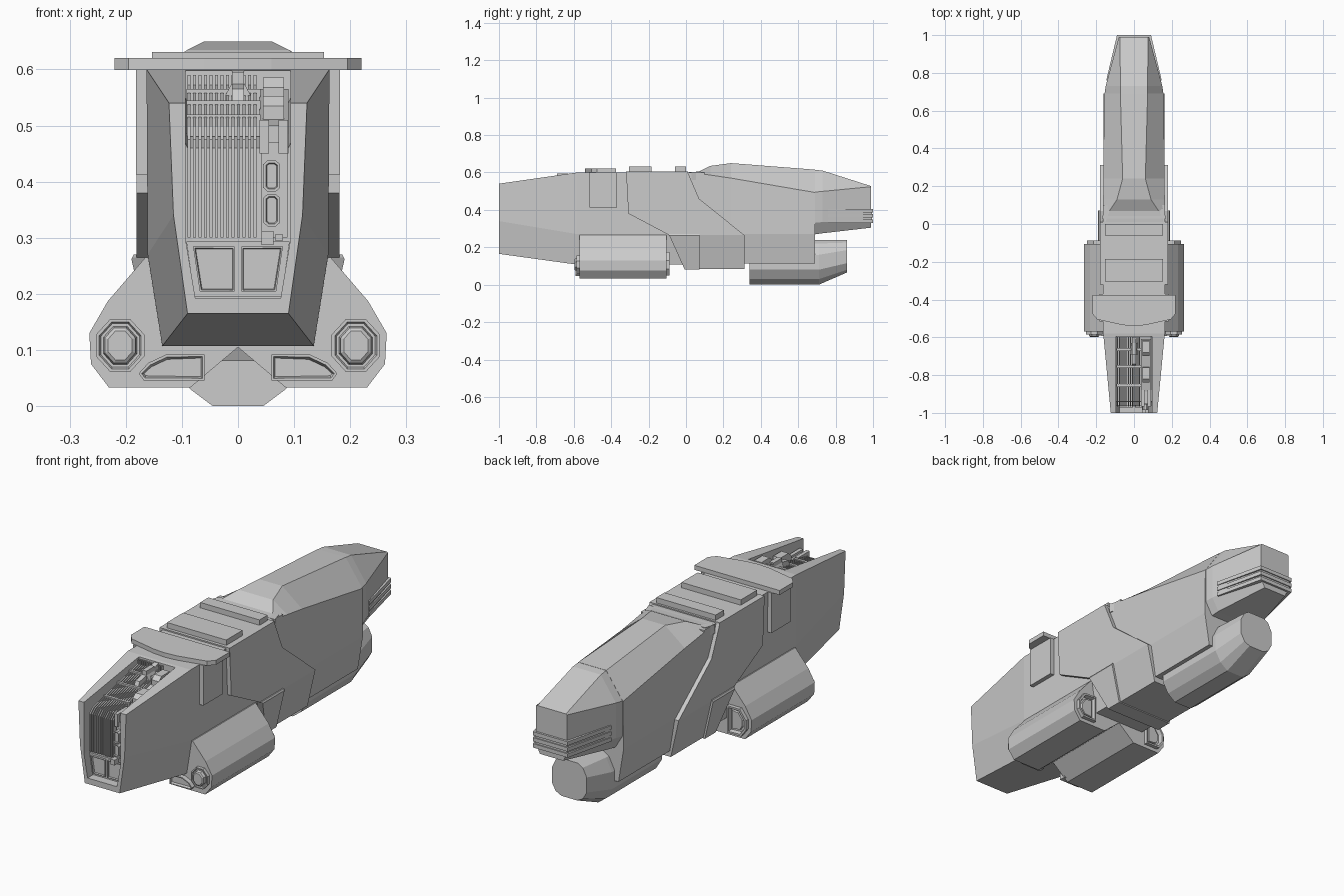
import bpy, bmesh, math

if "Cube" in bpy.data.objects:
    bpy.data.objects.remove(bpy.data.objects["Cube"])


def finish(name, bm, mirror=False):
    bmesh.ops.recalc_face_normals(bm, faces=bm.faces[:])
    me = bpy.data.meshes.new(name)
    bm.to_mesh(me)
    bm.free()
    ob = bpy.data.objects.new(name, me)
    bpy.context.collection.objects.link(ob)
    if mirror:
        ob.modifiers.new("mirror", 'MIRROR').use_bisect_axis[0] = False
    return ob


def skin(bm, rings):
    """Join rings of equal length into a capped tube; returns the first cap."""
    rows = [[bm.verts.new(p) for p in r] for r in rings]
    n = len(rows[0])
    for a, b in zip(rows, rows[1:]):
        for i in range(n):
            bm.faces.new((a[i], a[(i + 1) % n], b[(i + 1) % n], b[i]))
    cap = bm.faces.new(rows[0])
    bm.faces.new(rows[-1])
    return cap


def loft(name, sections):
    """Symmetric hull: sections are (y, [(half width, z), ... bottom to top])."""
    bm = bmesh.new()
    skin(bm, [[(x, y, z) for x, z in h] + [(-x, y, z) for x, z in reversed(h)]
              for y, h in sections])
    return finish(name, bm)


def prism(name, pts, a, b, axis, mirror=False, insets=()):
    """Extrude a 2D outline along an axis; insets = (thickness, depth) on side a."""
    put = {'x': lambda p, t: (t, p[0], p[1]),
           'y': lambda p, t: (p[0], t, p[1]),
           'z': lambda p, t: (p[0], p[1], t)}[axis]
    bm = bmesh.new()
    cap = skin(bm, [[put(p, t) for p in pts] for t in (a, b)])
    bmesh.ops.recalc_face_normals(bm, faces=bm.faces[:])
    for th, d in insets:
        bmesh.ops.inset_region(bm, faces=[cap], thickness=th, depth=d)
    return finish(name, bm, mirror)


def box(name, x0, x1, y0, y1, z0, z1, mirror=False):
    return prism(name, [(x0, y0), (x1, y0), (x1, y1), (x0, y1)], z0, z1, 'z', mirror)


def boolean(ob, cutter, op):
    m = ob.modifiers.new("cut", 'BOOLEAN')
    m.object, m.operation, m.solver = cutter, op, 'EXACT'
    dg = bpy.context.evaluated_depsgraph_get()
    me = bpy.data.meshes.new_from_object(ob.evaluated_get(dg))
    ob.modifiers.clear()
    ob.data = me
    bpy.data.objects.remove(cutter)


def octagon(cx, cz, rx, rz):
    return [(cx + rx * math.cos(math.radians(22.5 + 45 * i)) / 0.924,
             cz + rz * math.sin(math.radians(22.5 + 45 * i)) / 0.924) for i in range(8)]


# Front hull with its open bay
mid = [(.135, .107), (.161, .27), (.163, .60)]
hull = loft("front_hull", [(-1, [(.09, .165), (.115, .34), (.123, .54)]),
                           (-.58, mid), (.1, mid)])
bay = loft("bay_cutter", [(-1.1, [(.076, .192), (.094, .30), (.094, .7)]),
                          (-.945, [(.076, .192), (.094, .30), (.094, .7)]),
                          (-.94, [(.090, .46), (.094, .47), (.094, .7)]),
                          (-.595, [(.090, .54), (.094, .55), (.094, .7)])])
boolean(hull, bay, 'DIFFERENCE')

# Bay grille: bent slats running up the front and back along the roof
slat = [(-.94, .30), (-.965, .30), (-.965, .475), (-.94, .497), (-.61, .572),
        (-.61, .59), (-.596, .59), (-.596, .53), (-.94, .45)]
for i in range(13):
    x = -.09 + i * .0098
    prism("grille_slat", slat, x, x + .005, 'x')
for y, z in ((-.86, .50), (-.76, .525), (-.67, .545)):
    box("grille_crossbar", -.092, .04, y, y + .012, z - .02, z + .02)

# Bay lower windows
prism("window_frame", [(-.077, .194), (.077, .194), (.092, .293), (-.092, .293)],
      -.962, -.94, 'y')
for s in (1, -1):
    prism("window_pane", [(s * .006, .204), (s * .068, .204), (s * .080, .284), (s * .006, .284)],
          -.972, -.95, 'y', insets=((.004, 0), (.002, -.008)))

# Bay equipment: column of boxes on the front, units along the roof
for z0, z1 in ((.32, .378), (.382, .438)):
    c = .007
    prism("bay_capsule", [(.045, z0 + c), (.053, z0), (.067, z0), (.075, z0 + c),
                          (.075, z1 - c), (.067, z1), (.053, z1), (.045, z1 - c)],
          -.985, -.94, 'y', insets=((.005, 0), (.002, -.006)))
box("bay_latch", .042, .063, -1.0, -.94, .287, .312)
box("bay_latch_side", .066, .08, -.975, -.94, .295, .306)
box("bay_rail", .042, .088, -.955, -.935, .30, .47)
prism("bay_ramp", [(-.95, .45), (-.95, .485), (-.61, .565), (-.61, .53)], .038, .09, 'x')
for x0 in (.038, .072):
    box("bay_clamp", x0, x0 + .017, -.965, -.88, .45, .51)
box("bay_clamp_core", .05, .078, -.95, -.86, .47, .50)
for y in (-.84, -.70):
    z = .50 + (y + .84) * .235
    prism("bay_unit", [(y, z), (y, z + .035), (y + .02, z + .053), (y + .08, z + .053),
                       (y + .09, z)], .045, .082, 'x')
prism("bay_arm", [(-.76, .52), (-.74, .565), (-.66, .58), (-.60, .598), (-.60, .53)],
      -.011, .011, 'x')
prism("bay_arm_base", [(-.022, .53), (.022, .53), (.022, .555), (.011, .575), (.011, .595),
                       (-.011, .595), (-.011, .575), (-.022, .555)], -.69, -.63, 'y')

# Middle armour, cut to its side outline
armour = loft("middle_armour", [(y, [(.14, .085), (.181, .265), (.181, .606)])
                                for y in (-.4, .4)])
side = [(-.32, .7), (-.32, .60), (-.308, .38), (-.09, .265), (0, .07), (.312, .07),
        (.312, .265), (.07, .46), (.01, .60), (.01, .7)]
boolean(armour, prism("armour_cutter", side, -.3, .3, 'x'), 'INTERSECT')
bracket = loft("side_bracket", [(y, [(.148, .08), (.19, .262), (.186, .27)])
                                for y in (-.2, .2)])
boolean(bracket, prism("bracket_cutter", [(-.095, .3), (-.09, .265), (-.002, .07), (.072, .07),
                                          (.072, .3)], -.3, .3, 'x'), 'INTERSECT')

# Roof collar, its side legs and the roof pads
collar = [(-.22, -.375), (-.22, -.475), (-.195, -.505), (-.06, -.535), (0, -.54), (.06, -.535),
          (.195, -.505), (.22, -.475), (.22, -.375)]
prism("roof_collar", collar, .599, .62, 'z')
box("collar_leg", -.182, .182, -.515, -.37, .413, .60)
for y0, y1 in ((-.305, -.185), (-.06, .0)):
    prism("roof_pad", [(-.153, y0), (.153, y0), (.153, y1), (-.153, y1)], .631, .60, 'z',
          insets=((.006, 0),))
prism("roof_seam_strip", [(-.17, .03), (.17, .03), (.155, .08), (-.155, .08)], .56, .603, 'z')

# Rear hull, tail and tail fins
low = [(.135, .112), (.161, .27)]
loft("rear_hull", [(.0, low + [(.163, .598), (.155, .60)]),
                   (.07, low + [(.163, .595), (.13, .605)]),
                   (.13, low + [(.163, .586), (.09, .635)]),
                   (.24, low + [(.162, .570), (.06, .65)]),
                   (.69, low + [(.158, .493), (.072, .615)])])
loft("tail", [(.68, [(.12, .268), (.157, .33), (.157, .494), (.072, .615)]),
              (.73, [(.115, .275), (.15, .335), (.15, .499), (.072, .61)]),
              (.99, [(.06, .305), (.08, .345), (.08, .524), (.074, .527)])])
for z in (.34, .368, .396):
    loft("tail_fin", [(y, [(w, z - .009), (w, z + .009)]) for y, w in ((.76, .147), (1, .09))])
loft("tail_fin_plate", [(y, [(w, .335), (w, .40)]) for y, w in ((.765, .142), (.995, .082))])

# Rear underslung pod
full = [(.045, 0), (.085, .03), (.115, .08), (.115, .16), (.085, .22), (.05, .24)]
tip = [(.04, .065), (.07, .08), (.09, .115), (.09, .185), (.07, .225), (.045, .24)]
loft("rear_pod", [(.34, full), (.71, full), (.86, tip)])

# Side pods with lights, vents and rear frames
pod = [(0, .105), (.085, .033), (.23, .033), (.262, .075), (.265, .13), (.232, .187),
       (.165, .265), (.02, .265)]
prism("side_pod", pod, -.57, -.105, 'y', mirror=True)
prism("pod_lamp", octagon(.21, .108, .043, .047), -.585, -.56, 'y', mirror=True,
      insets=((.006, 0), (.003, -.006), (.005, 0), (.003, .014), (.006, .004)))
prism("pod_vent", [(.06, .046), (.168, .046), (.177, .058), (.16, .077), (.128, .092), (.06, .092)],
      -.592, -.56, 'y', mirror=True, insets=((.005, 0), (.004, -.012)))
prism("pod_rear_frame", [(.15, .05), (.222, .05), (.248, .085), (.248, .13), (.215, .175),
                         (.15, .175)], -.087, -.12, 'y', mirror=True,
      insets=((.01, 0), (.006, -.02), (.008, 0), (.004, .01)))
